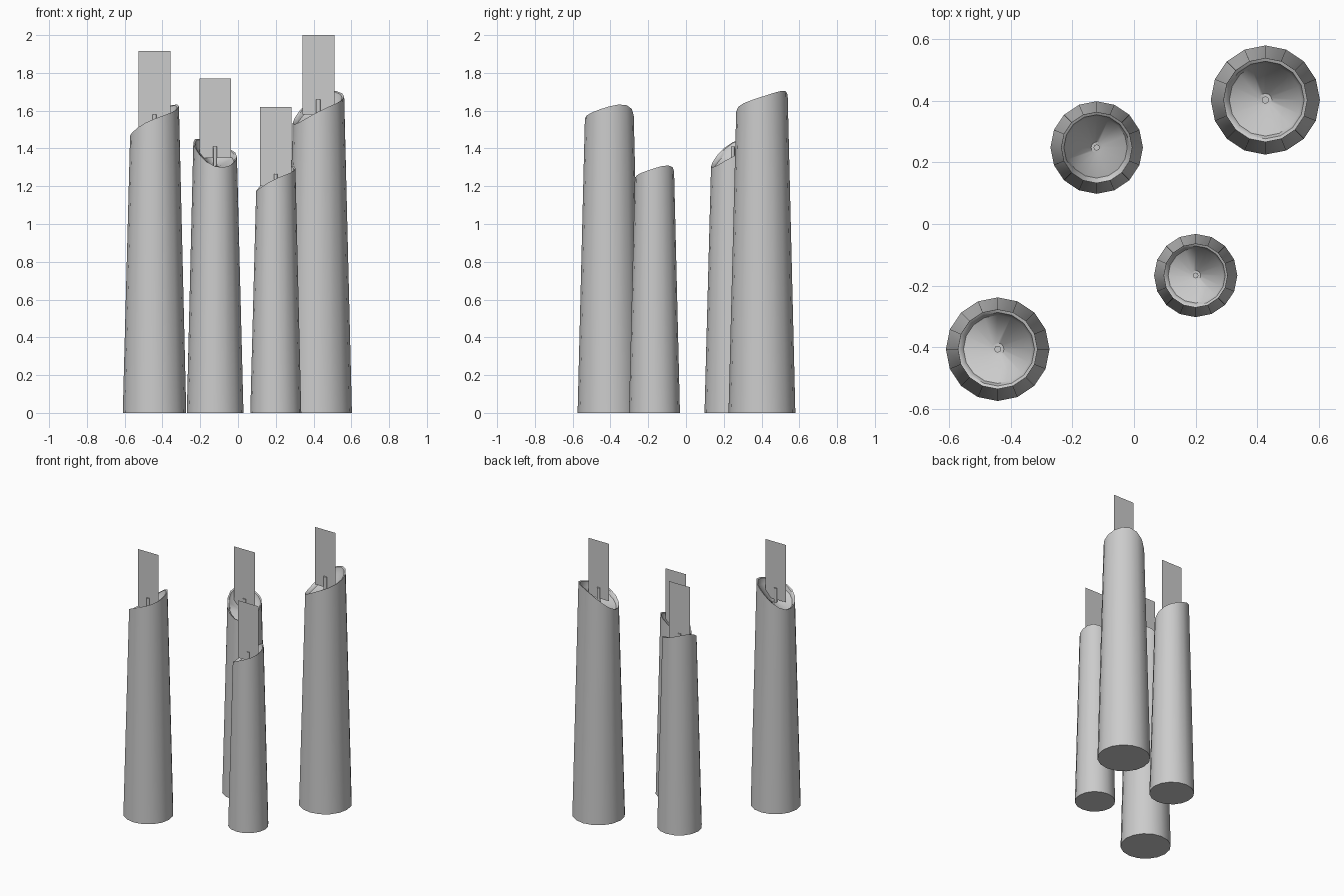
import bpy, bmesh
from math import sin, cos, pi, radians

if "Cube" in bpy.data.objects:
    bpy.data.objects.remove(bpy.data.objects["Cube"])

SIDES = 16


def rim_wave(a):
    # slanted, slightly wavy melted rim
    return 0.07 * cos(a) + 0.045 * sin(a) - 0.018 * cos(2 * a)


def finish(bm, name, smooth=True):
    bmesh.ops.recalc_face_normals(bm, faces=bm.faces)
    me = bpy.data.meshes.new(name)
    bm.to_mesh(me)
    bm.free()
    ob = bpy.data.objects.new(name, me)
    bpy.context.collection.objects.link(ob)
    if smooth:
        bpy.ops.object.select_all(action='DESELECT')
        ob.select_set(True)
        bpy.context.view_layer.objects.active = ob
        bpy.ops.object.shade_smooth_by_angle(angle=radians(40))
    return ob


def candle_body(name, x, y, r, z_mid, s, turn):
    bm = bmesh.new()
    z_low = z_mid - 0.085 * s
    # radius factor, share of rim wave, base height of each ring
    rings = [(1.0, 0, 0.0),
             (0.77, 1, z_mid),
             (0.71, 1, z_mid - 0.005),
             (0.66, 0.8, z_mid - 0.035 * s),
             (0.12, 0.0, z_low)]
    loops = []
    for f, w, z in rings:
        loop = []
        for i in range(SIDES):
            a = 2 * pi * i / SIDES
            h = w * s * rim_wave(a - radians(turn))
            loop.append(bm.verts.new((x + f * r * cos(a), y + f * r * sin(a), z + h)))
        loops.append(loop)
    for lo, hi in zip(loops, loops[1:]):
        for i in range(SIDES):
            j = (i + 1) % SIDES
            bm.faces.new((lo[i], lo[j], hi[j], hi[i]))
    bm.faces.new(loops[0][::-1])
    bm.faces.new(loops[-1])
    finish(bm, name)


def wick(name, x, y, z0, z1, r):
    bpy.ops.mesh.primitive_cylinder_add(vertices=8, radius=r, depth=z1 - z0,
                                        location=(x, y, (z0 + z1) / 2))
    bpy.context.object.name = name
    bpy.ops.object.shade_smooth_by_angle(angle=radians(50))


def flame_card(name, x, y, z_top, w=0.168, h=0.42):
    bm = bmesh.new()
    bm.faces.new([bm.verts.new((x + dx * w / 2, y, z)) for dx, z in
                  ((-1, z_top - h), (1, z_top - h), (1, z_top), (-1, z_top))])
    finish(bm, name, False)


# x, y, base radius, mean rim height, size, rim turn, wick top, flame top
candles = [
    (-0.442, -0.406, 0.168, 1.555, 0.94, -27, 1.58, 1.915),
    (-0.121, 0.248, 0.150, 1.380, 0.85, 90, 1.41, 1.77),
    (0.200, -0.167, 0.135, 1.247, 0.76, -15, 1.265, 1.62),
    (0.426, 0.402, 0.177, 1.622, 1.00, 0, 1.66, 2.00),
]
for n, (x, y, r, zm, s, turn, zw, zf) in enumerate(candles, 1):
    candle_body(f"candle_body_{n}", x, y, r, zm, s, turn)
    wick(f"wick_{n}", x, y, zm - 0.1 * s, zw, 0.012 * s)
    flame_card(f"flame_card_{n}", x, y, zf)
